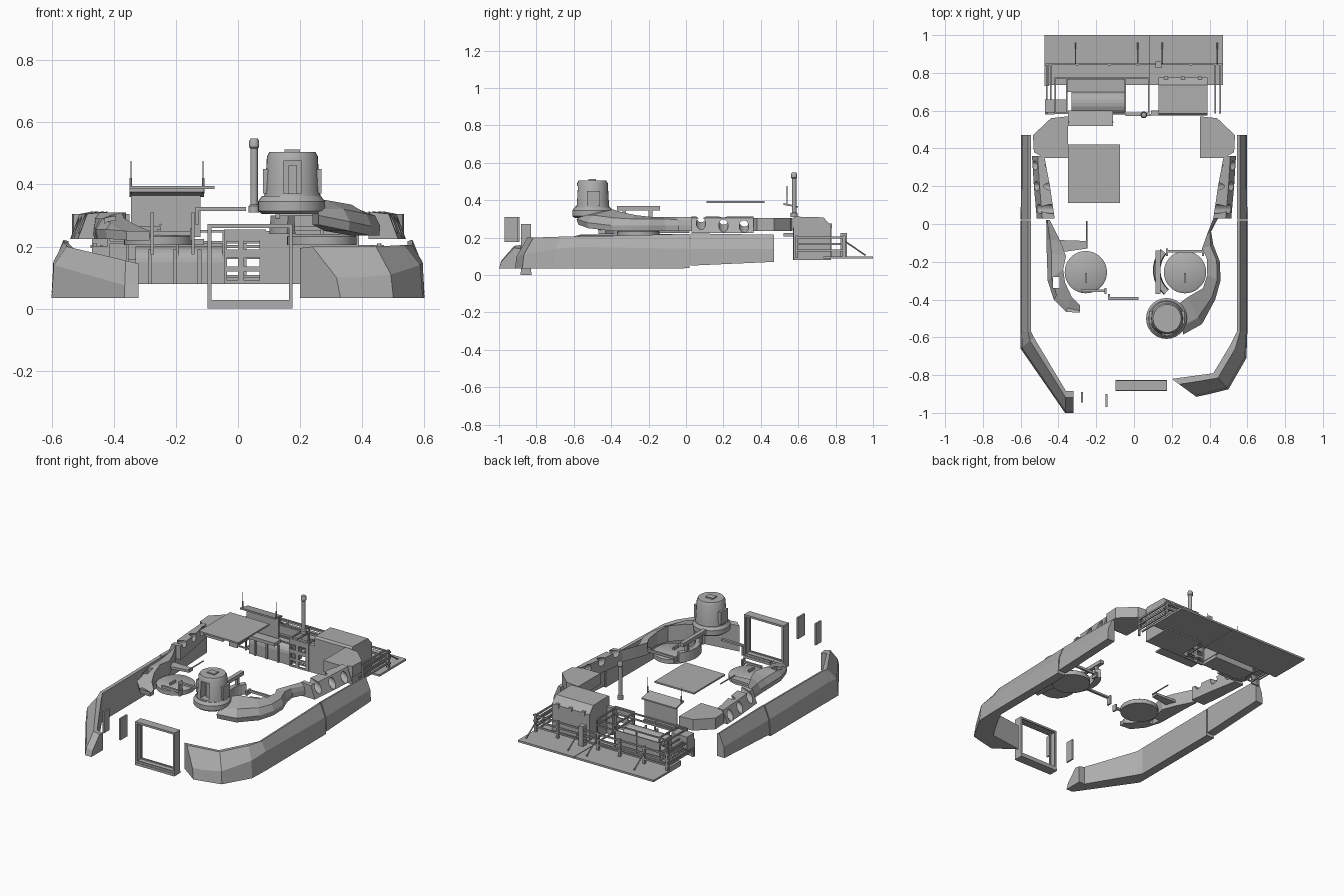
import bpy, bmesh, math
from mathutils import Vector, Matrix

if "Cube" in bpy.data.objects:
    bpy.data.objects.remove(bpy.data.objects["Cube"])

grey = bpy.data.materials.new("armor_grey")
grey.diffuse_color = (0.42, 0.42, 0.42, 1)
grey.use_nodes = True
grey.node_tree.nodes["Principled BSDF"].inputs["Base Color"].default_value = grey.diffuse_color


def finish(name, bm, smooth=False):
    bmesh.ops.recalc_face_normals(bm, faces=bm.faces)
    me = bpy.data.meshes.new(name)
    bm.to_mesh(me)
    bm.free()
    me.materials.append(grey)
    ob = bpy.data.objects.new(name, me)
    bpy.context.collection.objects.link(ob)
    if smooth:
        bpy.ops.object.select_all(action='DESELECT')
        ob.select_set(True)
        bpy.context.view_layer.objects.active = ob
        bpy.ops.object.shade_smooth_by_angle(angle=math.radians(35))
    return ob


def loft(name, sections):
    bm = bmesh.new()
    rings = [[bm.verts.new(p) for p in s] for s in sections]
    n = len(rings[0])
    for a, b in zip(rings, rings[1:]):
        for i in range(n):
            bm.faces.new((a[i], a[(i + 1) % n], b[(i + 1) % n], b[i]))
    bm.faces.new(rings[0])
    bm.faces.new(rings[-1])
    return finish(name, bm)


def add_box(bm, x0, x1, y0, y1, z0, z1):
    m = Matrix.Translation(((x0 + x1) / 2, (y0 + y1) / 2, (z0 + z1) / 2))
    bmesh.ops.create_cube(bm, size=1, matrix=m @ Matrix.Diagonal((x1 - x0, y1 - y0, z1 - z0, 1)))


def boxes(name, items):
    bm = bmesh.new()
    for it in items:
        add_box(bm, *it)
    return finish(name, bm)


def prism(name, pts, z0, z1):
    return loft(name, [[(x, y, z) for x, y in pts] for z in (z0, z1)])


def lathe(name, cx, cy, profile, n=32):
    return_sections = [[(cx + r * math.cos(i * math.tau / n), cy + r * math.sin(i * math.tau / n), z)
                        for i in range(n)] for r, z in profile]
    ob = loft(name, return_sections)
    bpy.ops.object.select_all(action='DESELECT')
    ob.select_set(True)
    bpy.context.view_layer.objects.active = ob
    bpy.ops.object.shade_smooth_by_angle(angle=math.radians(35))
    return ob


def rods(name, segs, r=0.004, n=6):
    bm = bmesh.new()
    for a, b in segs:
        a, b = Vector(a), Vector(b)
        d = b - a
        m = Matrix.Translation((a + b) / 2) @ d.to_track_quat('Z', 'Y').to_matrix().to_4x4()
        bmesh.ops.create_cone(bm, cap_ends=True, segments=n, radius1=r, radius2=r, depth=d.length, matrix=m)
    return finish(name, bm)


def cut(ob, cutter):
    mod = ob.modifiers.new("cut", 'BOOLEAN')
    mod.object = cutter
    mod.solver = 'EXACT'
    bpy.ops.object.select_all(action='DESELECT')
    ob.select_set(True)
    bpy.context.view_layer.objects.active = ob
    bpy.ops.object.modifier_apply(modifier=mod.name)
    bpy.data.objects.remove(cutter)


# Side skirts: stations of outer xy, inner xy, bottom, shoulder and top height
def skirt(name, stations):
    secs = []
    for ox, oy, ix, iy, zb, zm, zt in stations:
        at = lambda t, z: (ox + (ix - ox) * t, oy + (iy - oy) * t, z)
        secs.append([at(1, zb), at(0, zb), at(.1, zm), at(.7, zt), at(1, zt - .005)])
    loft(name, secs)


for s, side in ((1, "right"), (-1, "left")):
    skirt(side + "_rear_skirt", [(s * .597, .47, s * .545, .47, .07, .14, .215),
                                 (s * .60, .025, s * .545, .025, .05, .14, .222)])
skirt("right_front_skirt", [(.60, .018, .545, .018, .036, .14, .22), (.60, -.57, .545, -.57, .034, .15, .205),
                            (.595, -.71, .51, -.64, .034, .14, .205), (.50, -.875, .42, -.79, .034, .11, .20),
                            (.40, -.90, .31, -.805, .034, .10, .20), (.33, -.915, .20, -.82, .034, .10, .20)])
skirt("left_front_skirt", [(-.60, .018, -.545, .018, .036, .14, .22), (-.60, -.57, -.545, -.57, .034, .15, .215),
                           (-.60, -.66, -.53, -.60, .034, .14, .20), (-.365, -1.0, -.36, -.885, .034, .075, .155),
                           (-.32, -1.0, -.32, -.885, .034, .07, .145)])

# Hull side armor with round holes, both sides
for s, side in ((1, "right"), (-1, "left")):
    secs = [[(s * a, y, .225), (s * b, y, .225), (s * c, y, .305), (s * a, y, .312)]
            for y, a, b, c in ((.03, .42, .515, .485), (.2, .445, .53, .50), (.36, .475, .54, .51))]
    plate = loft(side + "_hull_plate", secs)
    for y, z in ((.08, .28), (.20, .275), (.31, .275)):
        bm = bmesh.new()
        bmesh.ops.create_cone(bm, cap_ends=True, segments=20, radius1=.025, radius2=.025, depth=.3,
                              matrix=Matrix.Translation((s * .49, y, z)) @ Matrix.Rotation(math.radians(90 + s * 25), 4, 'Y'))
        cut(plate, finish("hole_cutter", bm))
    prism(side + "_rear_corner_plate", [(s * x, y) for x, y in
          ((.35, .57), (.35, .35), (.475, .35), (.53, .38), (.535, .47), (.44, .56))], .235, .305)


# Turret side armor: stations of outer xy, inner xy, bottom, outer top, inner top
def turret_armor(name, stations):
    secs = []
    for ox, oy, ix, iy, zb, zo, zi in stations:
        at = lambda t, z: (ox + (ix - ox) * t, oy + (iy - oy) * t, z)
        secs.append([at(.05, zb), at(0, zb + .03), at(.25, zo), at(1, zi), at(1, zb)])
    return loft(name, secs)


turret_armor("right_turret_armor", [
    (.26, -.585, .24, -.42, .27, .32, .345), (.36, -.53, .28, -.39, .25, .32, .35), (.43, -.40, .365, -.34, .235, .305, .335),
    (.458, -.30, .388, -.27, .235, .30, .32), (.455, -.20, .385, -.18, .235, .30, .31), (.42, -.11, .36, -.13, .235, .30, .31),
    (.408, -.04, .385, -.06, .235, .295, .31), (.445, .03, .42, .03, .235, .29, .31)])
left = turret_armor("left_turret_armor", [
    (-.285, -.47, -.285, -.43, .22, .24, .25), (-.36, -.465, -.33, -.385, .22, .25, .27), (-.425, -.40, -.365, -.31, .225, .275, .29),
    (-.457, -.30, -.375, -.24, .225, .29, .31), (-.462, -.15, -.36, -.17, .225, .29, .31),
    (-.462, -.08, -.39, -.09, .225, .29, .31), (-.465, .02, -.445, .02, .225, .29, .31)])
cut(left, boxes("slot_cutter", [(-.43, -.395, -.34, -.28, .1, .5)]))
prism("left_inner_plate", [(-.39, -.15), (-.25, -.13), (-.25, -.09), (-.40, -.085)], .25, .265)

# Hatch rings and hatch hardware
for x, side in ((.27, "right"), (-.255, "left")):
    lathe(side + "_hatch_disc", x, -.255, [(.112, .205), (.112, .232), (.10, .24)], 36)
    boxes(side + "_hatch_handle", [(x - .005, x + .005, -.31, -.26, .24, .255)])
boxes("right_hatch_bar", [(.17, .37, -.15, -.138, .25, .265), (.17, .18, -.17, -.13, .235, .265), (.36, .37, -.17, -.13, .235, .265)])
boxes("left_hatch_bar", [(-.28, -.145, -.36, -.348, .235, .25), (-.155, -.145, -.37, -.34, .22, .26)])
rods("left_hatch_rod", [((-.25, -.13, .27), (-.25, .015, .27))])
arc = []
for i in range(9):
    a = math.radians(140 + i * 11)
    c, d = math.cos(a), math.sin(a)
    arc.append([(.275 + r * c, -.245 + r * d, z) for r, z in ((.135, .24), (.175, .24), (.17, .30), (.14, .30))])
loft("right_curved_shield", arc)
boxes("shield_rail", [(.115, .14, -.37, -.14, .345, .368), (.12, .135, -.34, -.32, .29, .35), (.12, .135, -.2, -.18, .29, .35)])

# Sight tower with framed window
lathe("sight_base", .172, -.50, [(.095, .305), (.108, .315), (.108, .345), (.095, .362)], 28)
tower = lathe("sight_tower", .175, -.50, [(.092, .355), (.088, .38), (.082, .49), (.074, .505)], 32)
cut(tower, boxes("window_cutter", [(.147, .205, -.65, -.53, .37, .475)]))
boxes("sight_window_post", [(.162, .19, -.55, -.53, .37, .46)])
boxes("sight_cap", [(.15, .20, -.52, -.48, .503, .512)])
boxes("sight_side_box", [(.08, .098, -.53, -.46, .37, .45), (.252, .268, -.53, -.46, .37, .45)])

# Front open frame: channel section with two flanges and a lower sill
fr = []
for y0, y1, w in ((-.882, -.874, .012), (-.874, -.836, .005), (-.836, -.828, .012)):
    x0, x1, z0, z1 = -.098, .176, .016, .272
    fr += [(x0, x0 + w, y0, y1, z0, z1), (x1 - w, x1, y0, y1, z0, z1),
           (x0 + w, x1 - w, y0, y1, z0, z0 + w), (x0 + w, x1 - w, y0, y1, z1 - w, z1)]
fr.append((-.098, .176, -.885, -.825, 0, .016))
boxes("front_frame", fr)

# Loose front upright plates and crossbar
boxes("front_upright_plates", [(-.281, -.271, -.945, -.89, .175, .31), (-.15, -.14, -.97, -.90, .175, .31)])
boxes("turret_crossbar", [(-.135, .025, -.402, -.386, .315, .327), (-.137, -.127, -.40, -.37, .27, .327)])

# Roof panel
boxes("roof_panel", [(-.35, -.075, .11, .42, .385, .395)])
# Antenna carrier with hanging shield
loft("antenna_shelf", [[(x, .52, .385), (x, .60, .368), (x, .60, .36), (x, .52, .375)] for x in (-.35, -.11)])
boxes("antenna_shield", [(-.345, -.12, .575, .583, .23, .366)])
rods("antennas", [((-.345, .54, .38), (-.345, .54, .475)), ((-.112, .54, .38), (-.112, .54, .475))], .002)
rods("antenna_bases", [((-.345, .54, .37), (-.345, .54, .42)), ((-.112, .54, .37), (-.112, .54, .42))], .004)

# Sensor mast
lathe("sensor_mast", .052, .578, [(.018, .31), (.018, .33), (.012, .335), (.012, .515), (.016, .52), (.016, .54), (.012, .547)], 16)

# Rear rack: floor, posts, rails, braces
boxes("rack_floor", [(-.475, .076, .735, 1.0, .088, .10), (.08, .47, .735, 1.0, .088, .10)])
posts = [(x - .007, x + .007, .838, .852, .09, .21) for x in (-.46, -.30, -.13, .02, .13, .30, .455)]
posts += [(x - .006, x + .006, .585, .597, .09, .21) for x in (-.46, .455)]
rails = []
for z in (.13, .165, .20):
    rails.append((-.475, .47, .841, .849, z - .005, z + .005))
    rails += [(x - .004, x + .004, .585, .845, z - .005, z + .005) for x in (-.462, -.44, .43, .457)]
boxes("rack_posts", posts)
boxes("rack_rails", rails)
rods("rack_braces", [((x, .85, .18), (x, .96, .105)) for x in (-.31, .02, .15, .44)])
boxes("rack_center_bracket", [(.115, .145, .825, .86, .10, .225), (-.475, -.45, .73, .84, .09, .12)])

# Rear stowage bin with sloped lid
prof = ((.575, .08), (.775, .08), (.775, .265), (.735, .308), (.585, .312), (.575, .30))
loft("rear_bin", [[(x, y, z) for y, z in prof] for x in (.13, .39)])
boxes("bin_hinges", [(x, x + .02, .765, .781, .25, .275) for x in (.16, .25, .34)])

# Rolled cargo trough with straps
roll = [(.58, .08), (.70, .08)] + [(.64 + .06 * math.cos(a), .15 + .05 * math.sin(a))
                                   for a in [math.pi * i / 10 for i in range(11)]]
loft("cargo_trough", [[(x, y, z) for y, z in roll] for x in (-.33, -.045)])
boxes("cargo_back_tray", [(-.36, -.05, .70, .77, .13, .16), (-.36, -.05, .765, .772, .09, .21)])
boxes("cargo_straps", [(x, x + .012, .572, .58, .08, .19) for x in (-.29, -.21, -.13)])
boxes("small_shelf", [(-.35, -.11, .52, .585, .205, .225)])

# Basket frame above the cargo
bk = []
for z in (.10, .21, .245):
    bk += [(-.42, .08, y, y + .008, z, z + .008) for y in (.582, .77)]
    bk += [(x, x + .008, .582, .77, z, z + .008) for x in (-.42, -.36, -.05, .075)]
bk += [(x, x + .008, y, y + .008, .09, .25) for x in (-.42, -.36, -.20, -.05, .075) for y in (.582, .77)]
boxes("basket_frame", bk)
boxes("basket_end_block", [(-.47, -.36, .59, .66, .15, .24)])
boxes("outer_support_bars", [(-.47, -.42, .58, .59, .09, .2)])

# Pierced bracket panel beside the mast
panel = boxes("pierced_panel", [(-.045, .09, .572, .582, .08, .255)])
cut(panel, boxes("panel_cutter", [(x, x + w, .5, .7, z, z + .03) for x, w in ((-.035, .035), (.02, .05)) for z in (.09, .135, .19)]))
boxes("panel_connector", [(.09, .135, .575, .60, .08, .25)])
